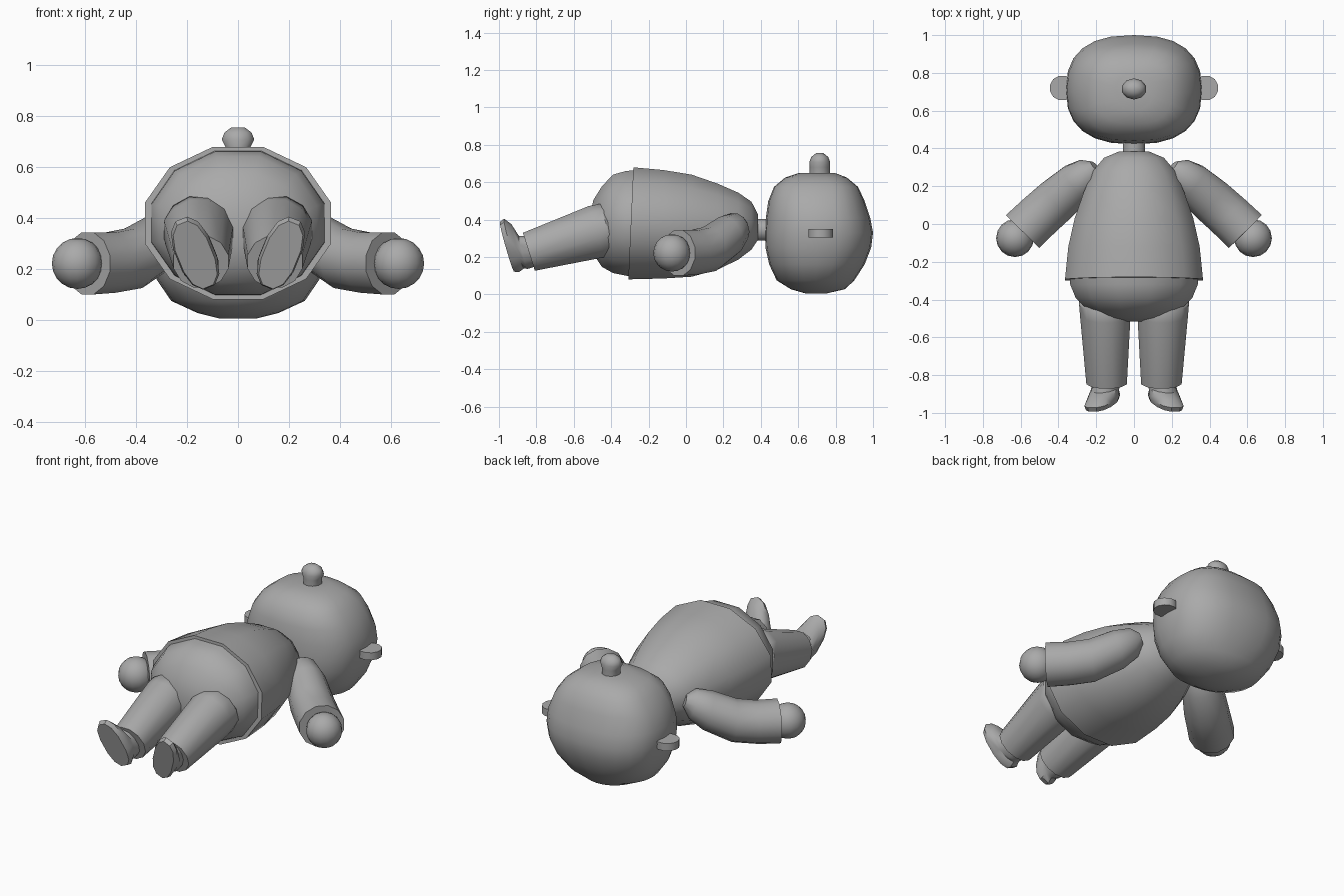
import bpy, bmesh, math
from mathutils import Vector

if "Cube" in bpy.data.objects:
    bpy.data.objects.remove(bpy.data.objects["Cube"])

grey = bpy.data.materials.new("plain grey")
grey.diffuse_color = (0.4, 0.4, 0.4, 1)
grey.use_nodes = True
grey.node_tree.nodes["Principled BSDF"].inputs["Base Color"].default_value = grey.diffuse_color


def finish(name, bm, angle=40):
    bmesh.ops.recalc_face_normals(bm, faces=bm.faces)
    me = bpy.data.meshes.new(name)
    bm.to_mesh(me)
    bm.free()
    me.materials.append(grey)
    ob = bpy.data.objects.new(name, me)
    bpy.context.collection.objects.link(ob)
    bpy.ops.object.select_all(action='DESELECT')
    ob.select_set(True)
    bpy.context.view_layer.objects.active = ob
    bpy.ops.object.shade_smooth_by_angle(angle=math.radians(angle))
    return ob


def ring(c, u, v, n=12, power=2.0, phase=0.5):
    """Superellipse of points around c with half axes u and v."""
    c, u, v = Vector(c), Vector(u), Vector(v)
    pts = []
    for i in range(n):
        a = 2 * math.pi * (i + phase) / n
        ca, sa = math.cos(a), math.sin(a)
        e = 2 / power
        pts.append(c + u * math.copysign(abs(ca) ** e, ca) + v * math.copysign(abs(sa) ** e, sa))
    return pts


def loft(name, rings, angle=40):
    bm = bmesh.new()
    rows = [[bm.verts.new(p) for p in r] for r in rings]
    n = len(rows[0])
    for a, b in zip(rows, rows[1:]):
        for i in range(n):
            j = (i + 1) % n
            bm.faces.new((a[i], a[j], b[j], b[i]))
    bm.faces.new(rows[0])
    bm.faces.new(rows[-1])
    return finish(name, bm, angle)


def ball(name, c, r):
    bm = bmesh.new()
    bmesh.ops.create_uvsphere(bm, u_segments=16, v_segments=10, radius=r)
    bmesh.ops.translate(bm, verts=bm.verts, vec=c)
    return finish(name, bm)


def tube(name, stations, n=12, angle=40):
    """Rings (centre, axis, side radius, upright radius) along a limb."""
    rings = []
    for c, d, rs, ru in stations:
        d = Vector(d).normalized()
        side = d.cross(Vector((0, 0, 1))).normalized()
        rings.append(ring(c, side * rs, side.cross(d) * ru, n))
    return loft(name, rings, angle)


# shirt: half width, bottom z, top z along y, with a slightly tilted hem
shirt = [(-0.295, .378, .07, .69), (-0.12, .36, .075, .675), (0.03, .325, .085, .65),
         (0.17, .275, .125, .60), (0.28, .225, .18, .55), (0.35, .165, .235, .50),
         (0.385, .08, .29, .43)]
rings = []
for k, (y, w, lo, hi) in enumerate(shirt):
    tilt = 0.014 if k == 0 else 0
    rings.append(ring((0, y, (lo + hi) / 2), (w, 0, 0), (0, tilt, (hi - lo) / 2)))
loft("shirt", rings)

# hips
hips = [(-0.25, .355, .085, .675), (-0.32, .35, .09, .67), (-0.39, .32, .105, .65),
        (-0.45, .26, .14, .585), (-0.495, .17, .21, .51), (-0.515, .07, .29, .42)]
loft("hips", [ring((0, y, (lo + hi) / 2), (w, 0, 0), (0, 0, (hi - lo) / 2))
              for y, w, lo, hi in hips])

# neck
loft("neck", [ring((0, y, .345), (.06, 0, 0), (0, 0, .06)) for y in (.33, .50)])

# head: z, half width, low y, high y, squareness
head = [(.005, .07, .64, .75, 2), (.028, .16, .56, .85, 2), (.075, .262, .485, .90, 2.2),
        (.16, .32, .445, .955, 2.4), (.25, .35, .425, .99, 2.5), (.33, .36, .422, 1.0, 2.5),
        (.41, .355, .427, .985, 2.5), (.50, .32, .44, .955, 2.6), (.575, .265, .47, .92, 2.8),
        (.625, .20, .53, .86, 2.6), (.648, .10, .60, .80, 2)]
loft("head", [ring((0, (a + b) / 2, z), (w, 0, 0), (0, (b - a) / 2, 0), 24, p, 0)
              for z, w, a, b, p in head])

# nose
nose = [(.61, .055, .058), (.68, .052, .054), (.708, .067, .056), (.735, .056, .045), (.755, .028, .02)]
loft("nose", [ring((0, .715, z), (w, 0, 0), (0, d, 0), 10) for z, w, d in nose], 60)

for s, tag in ((1, "right"), (-1, "left")):
    # ear disc
    loft(tag + "_ear", [ring((s * .38, .72, z), (s * .067, 0, 0), (0, .067, 0))
                        for z in (.305, .35)])

    # sleeve bending at the elbow, flat at the cuff
    tube(tag + "_arm", [
        ((s * .205, .305, .375), (s * .7, -.65, -.3), .035, .035),
        ((s * .235, .275, .355), (s * .7, -.65, -.3), .085, .085),
        ((s * .30, .22, .31), (s * .72, -.62, -.3), .112, .112),
        ((s * .41, .125, .242), (s * .72, -.66, -.15), .124, .122),
        ((s * .50, .045, .225), (s * .73, -.70, 0), .126, .122),
        ((s * .59, -.04, .222), (s * .70, -.70, 0), .128, .126)])
    ball(tag + "_hand", (s * .63, -.075, .222), .1)

    # trouser leg
    axis = (0, -.95, -.3)
    tube(tag + "_leg", [
        ((s * .155, -.36, .37), axis, .09, .09),
        ((s * .155, -.42, .355), axis, .14, .14),
        ((s * .152, -.48, .335), axis, .138, .148),
        ((s * .145, -.84, .228), axis, .111, .11)])

    # foot, toes turned out, flat sole
    toe = Vector((s * .055, -.04, .135))
    wide = Vector((s * .063, .0, -.026))
    out = Vector((0, -.96, -.28))
    mid = Vector((s * .168, -.957, .255))
    loft(tag + "_foot", [
        ring(mid, toe * .95, wide, 12, 2.4),
        ring(mid - out * .025, toe * 1.02, wide * 1.12, 12, 2.4),
        ring(mid - out * .055 - toe * .1, toe * .85, wide * 1.1),
        ring((s * .152, -.87, .225), toe * .62, wide * 1.1),
        ring((s * .147, -.80, .235), toe * .55, wide)])
